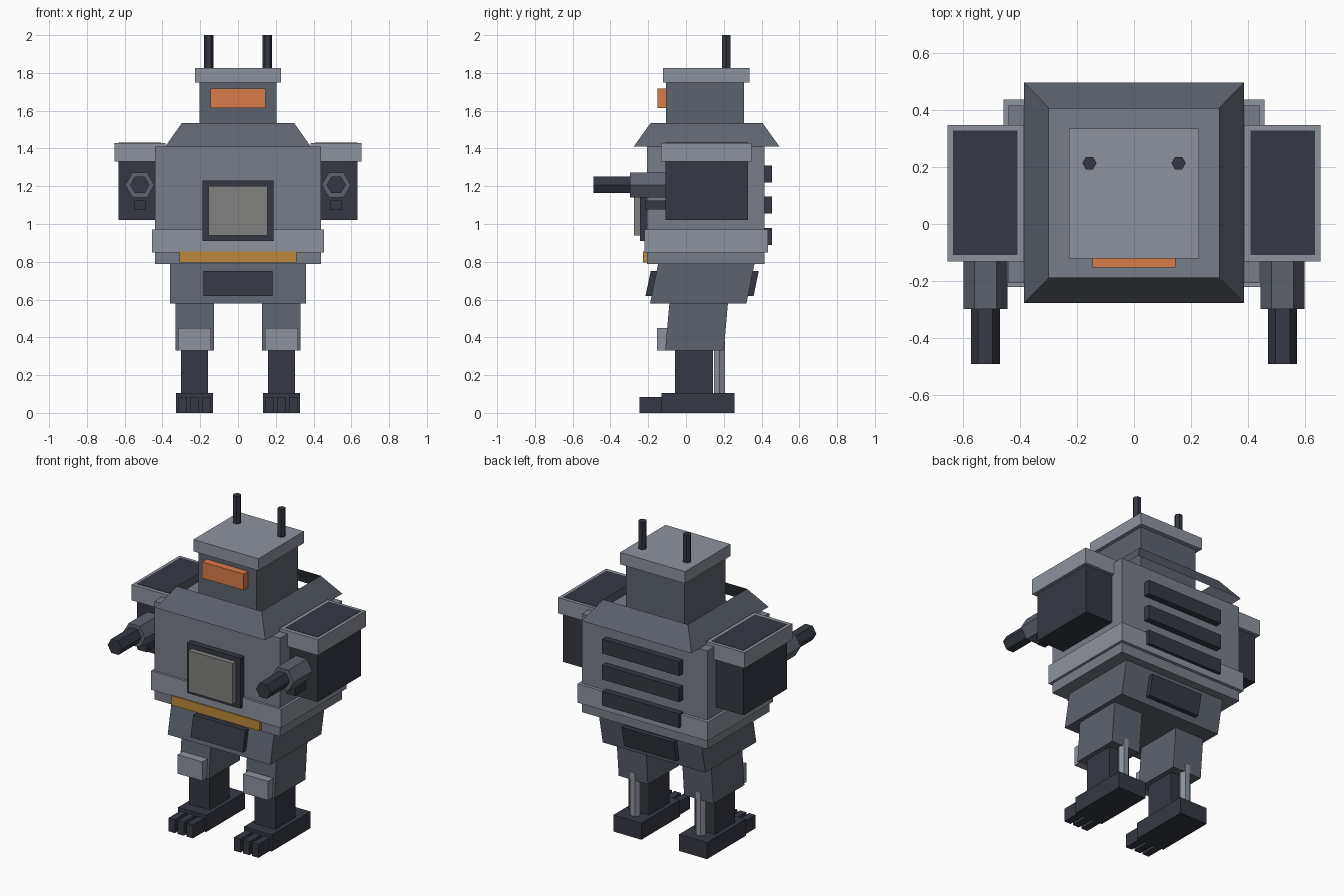
import bpy, bmesh, math

if "Cube" in bpy.data.objects:
    bpy.data.objects.remove(bpy.data.objects["Cube"])


def material(name, rgb):
    m = bpy.data.materials.new(name)
    m.diffuse_color = (*rgb, 1)
    m.use_nodes = True
    m.node_tree.nodes["Principled BSDF"].inputs["Base Color"].default_value = m.diffuse_color
    return m


DARK = material("dark_metal", (0.035, 0.04, 0.055))
MID = material("mid_metal", (0.11, 0.125, 0.155))
STEEL = material("steel", (0.19, 0.21, 0.25))
LIGHT = material("light_metal", (0.27, 0.29, 0.34))
PANEL = material("panel_grey", (0.22, 0.22, 0.21))
ORANGE = material("orange", (0.7, 0.2, 0.07))
YELLOW = material("yellow", (0.5, 0.25, 0.04))


def loft(name, ring_a, ring_b, mat, caps=True, mirror=False):
    """Join two matching rings of points into a flat-sided solid."""
    bm = bmesh.new()
    a = [bm.verts.new(p) for p in ring_a]
    b = [bm.verts.new(p) for p in ring_b]
    n = len(a)
    for i in range(n):
        j = (i + 1) % n
        bm.faces.new((a[i], a[j], b[j], b[i]))
    if caps:
        bm.faces.new(a[::-1])
        bm.faces.new(b)
    bmesh.ops.recalc_face_normals(bm, faces=bm.faces)
    me = bpy.data.meshes.new(name)
    bm.to_mesh(me)
    bm.free()
    me.materials.append(mat)
    ob = bpy.data.objects.new(name, me)
    bpy.context.collection.objects.link(ob)
    if mirror:
        ob.modifiers.new("mirror", 'MIRROR').use_axis[0] = True
    return ob


def rect(x, y, z):
    return [(x[0], y[0], z), (x[1], y[0], z), (x[1], y[1], z), (x[0], y[1], z)]


def box(name, x, y, z, mat, mirror=False, shear=0.0):
    """Box from ranges; shear moves the top along y."""
    top = (y[0] + shear, y[1] + shear)
    return loft(name, rect(x, y, z[0]), rect(x, top, z[1]), mat, True, mirror)


def rod(name, x, r, mat, y, z):
    """Mirrored six-sided rod along whichever of y, z is a range."""
    ca = [(math.cos(i * math.pi / 3) * r, math.sin(i * math.pi / 3) * r) for i in range(6)]
    if isinstance(y, tuple):
        rings = [[(x + c, v, z + s) for c, s in ca] for v in y]
    else:
        rings = [[(x + c, y + s, v) for c, s in ca] for v in z]
    return loft(name, rings[0], rings[1], mat, True, True)


def wide(w):
    return (-w, w)


# Head
box("head", wide(0.205), (-0.105, 0.307), (1.41, 1.75), MID)
box("head_cap", wide(0.228), (-0.121, 0.335), (1.75, 1.825), LIGHT)
box("visor", wide(0.145), (-0.152, -0.1), (1.615, 1.717), ORANGE)
rod("antenna", 0.156, 0.025, DARK, 0.213, (1.82, 2.0))

# Open sloped collar around the head
loft("collar", rect(wide(0.385), (-0.277, 0.495), 1.41),
     rect(wide(0.297), (-0.187, 0.405), 1.535), MID, caps=False)

# Torso
box("torso", wide(0.44), (-0.206, 0.415), (0.787, 1.41), STEEL)
box("waist_band", wide(0.456), (-0.22, 0.435), (0.85, 0.97), LIGHT)
box("chest_frame", wide(0.187), (-0.243, -0.2), (0.91, 1.23), DARK)
box("chest_panel", wide(0.155), (-0.275, -0.24), (0.94, 1.2), PANEL)
box("belt_stripe", wide(0.31), (-0.227, -0.2), (0.795, 0.855), YELLOW)
for i in range(3):
    box(f"back_vent_{i + 1}", wide(0.27), (0.41, 0.455),
        (0.89 + 0.165 * i, 0.98 + 0.165 * i), DARK)

# Leaning pelvis with a plate on the front and back
box("pelvis", wide(0.36), (-0.19, 0.32), (0.58, 0.787), MID, shear=0.042)
box("pelvis_front_plate", wide(0.183), (-0.214, -0.175), (0.62, 0.75), DARK, shear=0.027)
box("pelvis_back_plate", wide(0.183), (0.32, 0.358), (0.62, 0.75), DARK, shear=0.027)

# Arms and guns
box("arm", (0.407, 0.633), (-0.108, 0.327), (1.02, 1.432), DARK, True)
box("shoulder_pad", (0.385, 0.653), (-0.132, 0.347), (1.33, 1.43), LIGHT, True)
rod("gun_sleeve", 0.52, 0.077, MID, (-0.297, -0.1), 1.207)
rod("gun_barrel", 0.52, 0.051, DARK, (-0.49, -0.29), 1.207)
box("gun_sight", (0.487, 0.55), (-0.217, -0.1), (1.077, 1.125), DARK, True)

# Legs
box("thigh", (0.127, 0.332), (-0.11, 0.2), (0.33, 0.58), MID, True, shear=0.022)
box("knee_pad", (0.143, 0.317), (-0.153, -0.09), (0.33, 0.45), LIGHT, True)
box("shin", (0.158, 0.302), (-0.058, 0.143), (0.1, 0.33), DARK, True)
rod("leg_piston", 0.23, 0.033, LIGHT, 0.178, (0.1, 0.38))
box("foot", (0.132, 0.328), (-0.13, 0.258), (0, 0.105), DARK, True)
for i in range(3):
    c = 0.167 + 0.063 * i
    box(f"toe_{i + 1}", (c - 0.022, c + 0.022), (-0.245, -0.12), (0, 0.085), DARK, True)
